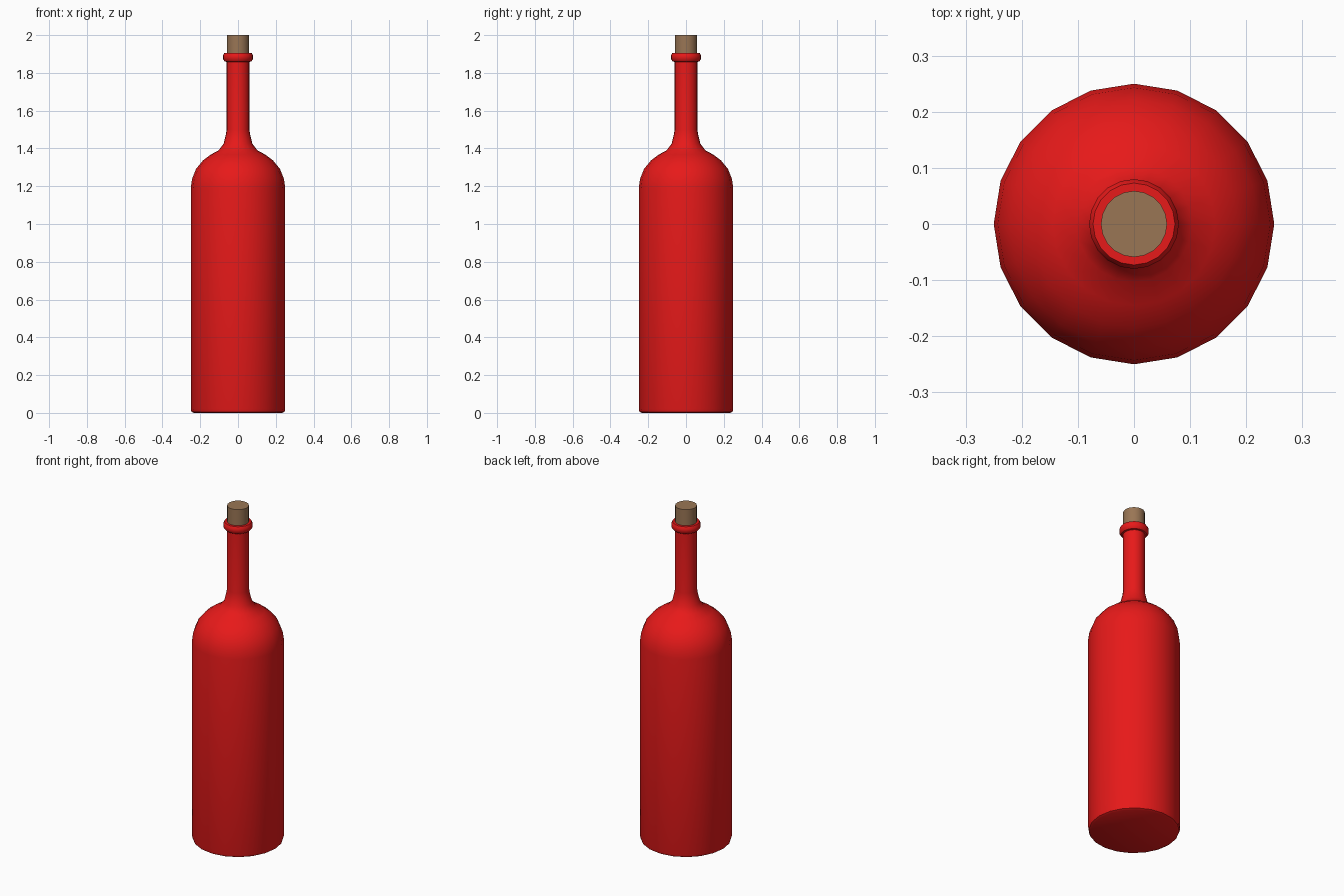
import bpy, bmesh, math

if "Cube" in bpy.data.objects:
    bpy.data.objects.remove(bpy.data.objects["Cube"])

SIDES = 20


def material(name, color):
    m = bpy.data.materials.new(name)
    m.diffuse_color = color
    m.use_nodes = True
    m.node_tree.nodes["Principled BSDF"].inputs["Base Color"].default_value = m.diffuse_color
    return m


def lathe(name, profile, mat, angle):
    """Revolve (radius, z) points around the z axis, capping both ends."""
    bm = bmesh.new()
    rings = []
    for r, z in profile:
        rings.append([bm.verts.new((r * math.cos(2 * math.pi * i / SIDES),
                                    r * math.sin(2 * math.pi * i / SIDES), z))
                      for i in range(SIDES)])
    for a, b in zip(rings, rings[1:]):
        for i in range(SIDES):
            j = (i + 1) % SIDES
            bm.faces.new((a[i], a[j], b[j], b[i]))
    bm.faces.new(rings[0][::-1])
    bm.faces.new(rings[-1])
    mesh = bpy.data.meshes.new(name)
    bm.to_mesh(mesh)
    bm.free()
    mesh.materials.append(mat)
    ob = bpy.data.objects.new(name, mesh)
    bpy.context.collection.objects.link(ob)
    bpy.ops.object.select_all(action='DESELECT')
    ob.select_set(True)
    bpy.context.view_layer.objects.active = ob
    bpy.ops.object.shade_smooth_by_angle(angle=math.radians(angle))
    return ob


red = material("red_glass", (0.8, 0.01, 0.01, 1))
brown = material("cork_brown", (0.32, 0.18, 0.09, 1))

# Bottle: base, body, shoulder, neck and lip
lathe("bottle", [
    (0.235, 0.0), (0.246, 0.006), (0.25, 0.02),
    (0.25, 1.19), (0.243, 1.24), (0.222, 1.292), (0.185, 1.337),
    (0.145, 1.367), (0.103, 1.39), (0.076, 1.425), (0.064, 1.475), (0.06, 1.50),
    (0.06, 1.858), (0.07, 1.86), (0.08, 1.873), (0.08, 1.892),
    (0.073, 1.904), (0.058, 1.904),
], red, 40)

# Cork stopper
lathe("cork", [(0.059, 1.88), (0.059, 2.0)], brown, 40)
